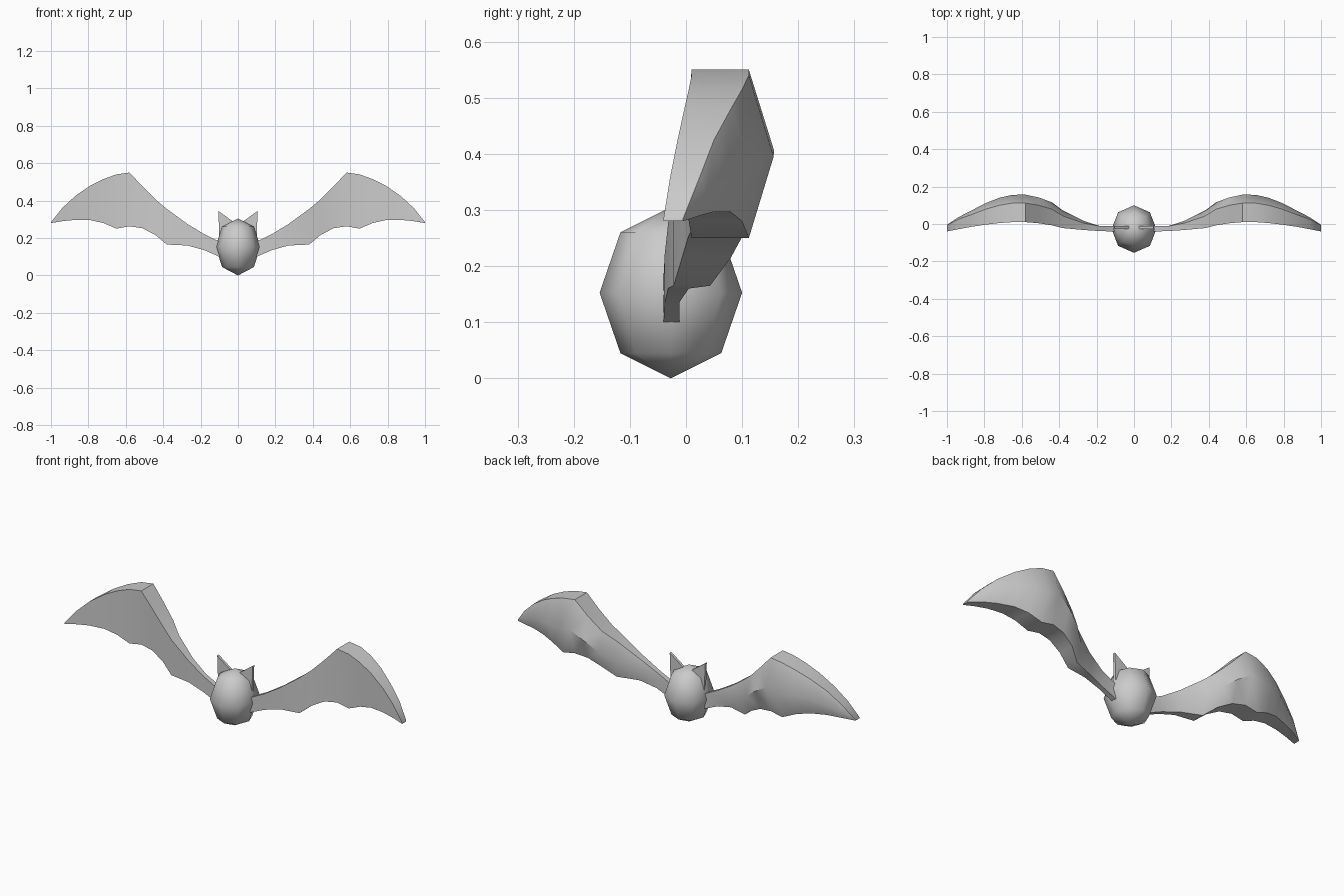
import bpy
import bmesh
from math import sin, pi, radians
from mathutils import Vector

default = bpy.data.objects.get("Cube")
if default:
    bpy.data.objects.remove(default, do_unlink=True)

# One plain grey for the whole model
grey = bpy.data.materials.new("plain grey")
grey.use_nodes = True
colour = (0.6, 0.6, 0.6, 1)
grey.diffuse_color = colour
grey.node_tree.nodes["Principled BSDF"].inputs["Base Color"].default_value = colour


def make_object(name, bm, angle):
    """Turn a bmesh into a shaded object with the shared material."""
    bmesh.ops.recalc_face_normals(bm, faces=bm.faces)
    mesh = bpy.data.meshes.new(name)
    bm.to_mesh(mesh)
    bm.free()
    mesh.materials.append(grey)
    obj = bpy.data.objects.new(name, mesh)
    bpy.context.collection.objects.link(obj)
    bpy.ops.object.select_all(action="DESELECT")
    obj.select_set(True)
    bpy.context.view_layer.objects.active = obj
    bpy.ops.object.shade_smooth_by_angle(angle=radians(angle))
    return obj


# Wing stations from root to tip: x, top z, bottom z, front y, back y
WING_STATIONS = [
    (0.10, 0.18, 0.10, -0.04, -0.012),
    (0.18, 0.22, 0.135, -0.038, -0.012),
    (0.27, 0.275, 0.16, -0.032, 0.005),
    (0.38, 0.355, 0.165, -0.022, 0.043),
    (0.44, 0.405, 0.215, -0.007, 0.08),
    (0.51, 0.475, 0.252, 0.004, 0.10),
    (0.58, 0.55, 0.263, 0.01, 0.112),
    (0.65, 0.54, 0.25, 0.01, 0.112),
    (0.72, 0.515, 0.28, 0.005, 0.10),
    (0.79, 0.48, 0.296, -0.003, 0.08),
    (0.87, 0.425, 0.297, -0.015, 0.05),
    (0.94, 0.36, 0.29, -0.028, 0.025),
    (1.00, 0.285, 0.28, -0.04, -0.005),
]


def make_wing(name, side):
    """Loft five-sided sections, with the back bulging at mid height."""
    bm = bmesh.new()
    rings = []
    for x, top, bottom, front, back in WING_STATIONS:
        bulge = 0.045 * max(0, sin(pi * (x - 0.2) / 0.8))
        section = [(front, top), (back, top),
                   (back + bulge, (top + bottom) / 2),
                   (back, bottom), (front, bottom)]
        rings.append([bm.verts.new((side * x, y, z)) for y, z in section])
    for a, b in zip(rings, rings[1:]):
        for i in range(len(a)):
            j = (i + 1) % len(a)
            bm.faces.new((a[i], a[j], b[j], b[i]))
    bm.faces.new(rings[0])
    bm.faces.new(rings[-1])
    make_object(name, bm, 40)


def make_ear(name, side):
    """Extrude a pointed triangle into a thin plate."""
    bm = bmesh.new()
    outline = [(0.015, 0.28), (0.105, 0.345), (0.10, 0.20)]
    face = bm.faces.new([bm.verts.new((side * x, -0.026, z)) for x, z in outline])
    grown = bmesh.ops.extrude_face_region(bm, geom=[face])["geom"]
    moved = [v for v in grown if isinstance(v, bmesh.types.BMVert)]
    bmesh.ops.translate(bm, verts=moved, vec=Vector((0, 0.014, 0)))
    make_object(name, bm, 30)


# Body: coarse smooth ball
bm = bmesh.new()
bmesh.ops.create_uvsphere(bm, u_segments=8, v_segments=4, radius=1)
bmesh.ops.scale(bm, verts=bm.verts, vec=(0.12, 0.127, 0.1525))
bmesh.ops.translate(bm, verts=bm.verts, vec=(0, -0.027, 0.1525))
make_object("body", bm, 60)

# Mirrored wings and ears
for label, side in (("left", 1), ("right", -1)):
    make_wing(label + "_wing", side)
    make_ear(label + "_ear", side)
